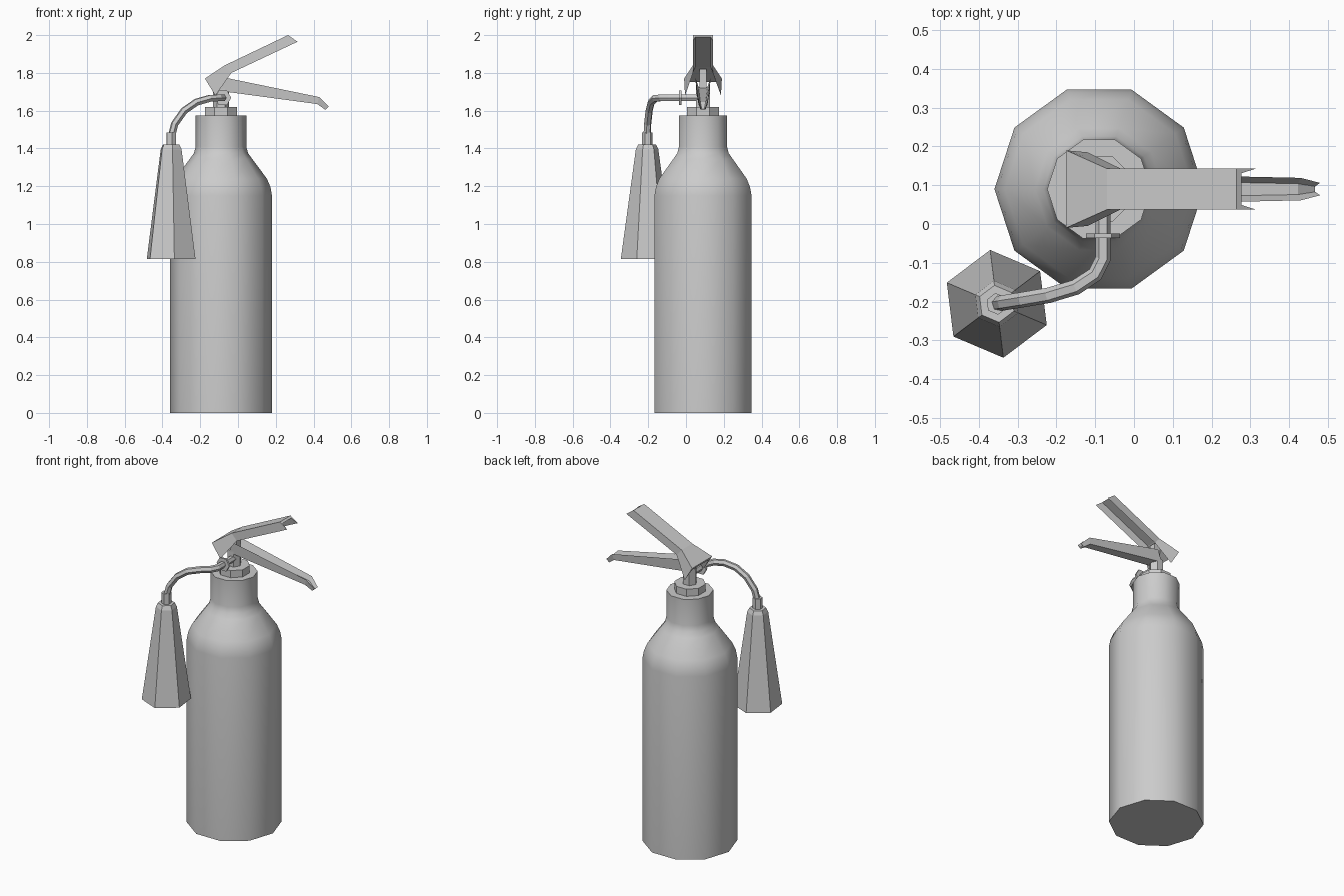
import bpy, bmesh
from math import sin, cos, pi, radians

if "Cube" in bpy.data.objects:
    bpy.data.objects.remove(bpy.data.objects["Cube"])

CX, CY = -0.09, 0.09   # axis of the cylinder


def loft(name, rings):
    """Skin a row of equal-length point rings and cap both ends."""
    bm = bmesh.new()
    vs = [[bm.verts.new(p) for p in r] for r in rings]
    n = len(vs[0])
    for a, b in zip(vs, vs[1:]):
        for i in range(n):
            j = (i + 1) % n
            bm.faces.new((a[i], a[j], b[j], b[i]))
    bm.faces.new(vs[0][::-1])
    bm.faces.new(vs[-1])
    bmesh.ops.recalc_face_normals(bm, faces=bm.faces)
    me = bpy.data.meshes.new(name)
    bm.to_mesh(me)
    bm.free()
    ob = bpy.data.objects.new(name, me)
    bpy.context.collection.objects.link(ob)
    return ob


def turned(name, x, y, profile, sides, start=0.0):
    """Low-poly turned part from (radius, z) pairs."""
    return loft(name, [[(x + r * cos(start + 2 * pi * i / sides),
                         y + r * sin(start + 2 * pi * i / sides), z)
                        for i in range(sides)] for r, z in profile])


def channel(name, stations):
    """U-section: each station is back (x, z, half width), rim (x, z, half width), wall, floor fraction."""
    rings = []
    for (bx, bz, bw), (rx, rz, rw), wall, f in stations:
        ix, iz, iw = bx + (rx - bx) * f, bz + (rz - bz) * f, bw - wall
        half = [(bx, bw, bz), (rx, rw, rz), (ix, iw, iz)]
        rings.append([(x, CY + w, z) for x, w, z in half] +
                     [(x, CY - w, z) for x, w, z in half[::-1]])
    return loft(name, rings)


# Tank with rounded shoulder and neck
tank = turned("tank", CX, CY, [(0.27, 0), (0.27, 1.15), (0.262, 1.195), (0.243, 1.24),
                               (0.165, 1.345), (0.143, 1.375), (0.134, 1.41), (0.134, 1.575)], 10)
bpy.context.view_layer.objects.active = tank
tank.select_set(True)
bpy.ops.object.shade_smooth_by_angle(angle=radians(40))

# Valve collar, stem and the post between the handles
turned("valve_collar", CX, CY, [(0.091, 1.575), (0.091, 1.62)], 8, pi / 8)
turned("valve_stem", CX, CY, [(0.042, 1.62), (0.042, 1.72)], 6)
turned("valve_post", CX + 0.01, CY, [(0.028, 1.70), (0.028, 1.82)], 4, pi / 4)

# Upper handle: channel open downward, flared at the rear
channel("carry_handle", [
    ((-0.175, 1.77, 0.10), (-0.12, 1.68, 0.095), 0.015, 0.2),
    ((-0.07, 1.84, 0.053), (-0.035, 1.80, 0.053), 0.012, 0.25),
    ((0.265, 2.00, 0.053), (0.315, 1.965, 0.053), 0.012, 0.25)])

# Lower lever: channel open upward with a bent tip
channel("squeeze_lever", [
    ((-0.10, 1.705, 0.036), (-0.07, 1.775, 0.040), 0.012, 0.3),
    ((0.42, 1.635, 0.024), (0.43, 1.672, 0.029), 0.010, 0.3),
    ((0.462, 1.605, 0.013), (0.48, 1.622, 0.016), 0.006, 0.3)])

# Hose bending out of the valve and down to the horn
pts = [(-0.08, 0.08, 1.668), (-0.08, -0.09, 1.668), (-0.10, -0.13, 1.668),
       (-0.15, -0.163, 1.665), (-0.22, -0.184, 1.645), (-0.285, -0.195, 1.60),
       (-0.335, -0.203, 1.53), (-0.353, -0.206, 1.46)]
cu = bpy.data.curves.new("hose", "CURVE")
cu.dimensions = "3D"
cu.bevel_depth = 0.02
cu.bevel_resolution = 1
cu.use_fill_caps = True
sp = cu.splines.new("POLY")
sp.points.add(len(pts) - 1)
sp.use_smooth = False
for p, co in zip(sp.points, pts):
    p.co = (*co, 1)
bpy.context.collection.objects.link(bpy.data.objects.new("hose", cu))

# Hose flange, a thin hexagonal plate facing the front
loft("hose_flange", [[(-0.08 + 0.044 * cos(i * pi / 3), y, 1.668 + 0.044 * sin(i * pi / 3))
                      for i in range(6)] for y in (-0.036, -0.024)])

# Discharge horn and its connector
HX, HY, TURN = -0.354, -0.206, radians(37)
turned("horn", HX, HY, [(0.14, 0.815), (0.06, 1.395), (0.048, 1.42)], 6, TURN)
turned("horn_connector", HX, HY, [(0.028, 1.41), (0.028, 1.485)], 6, TURN)
